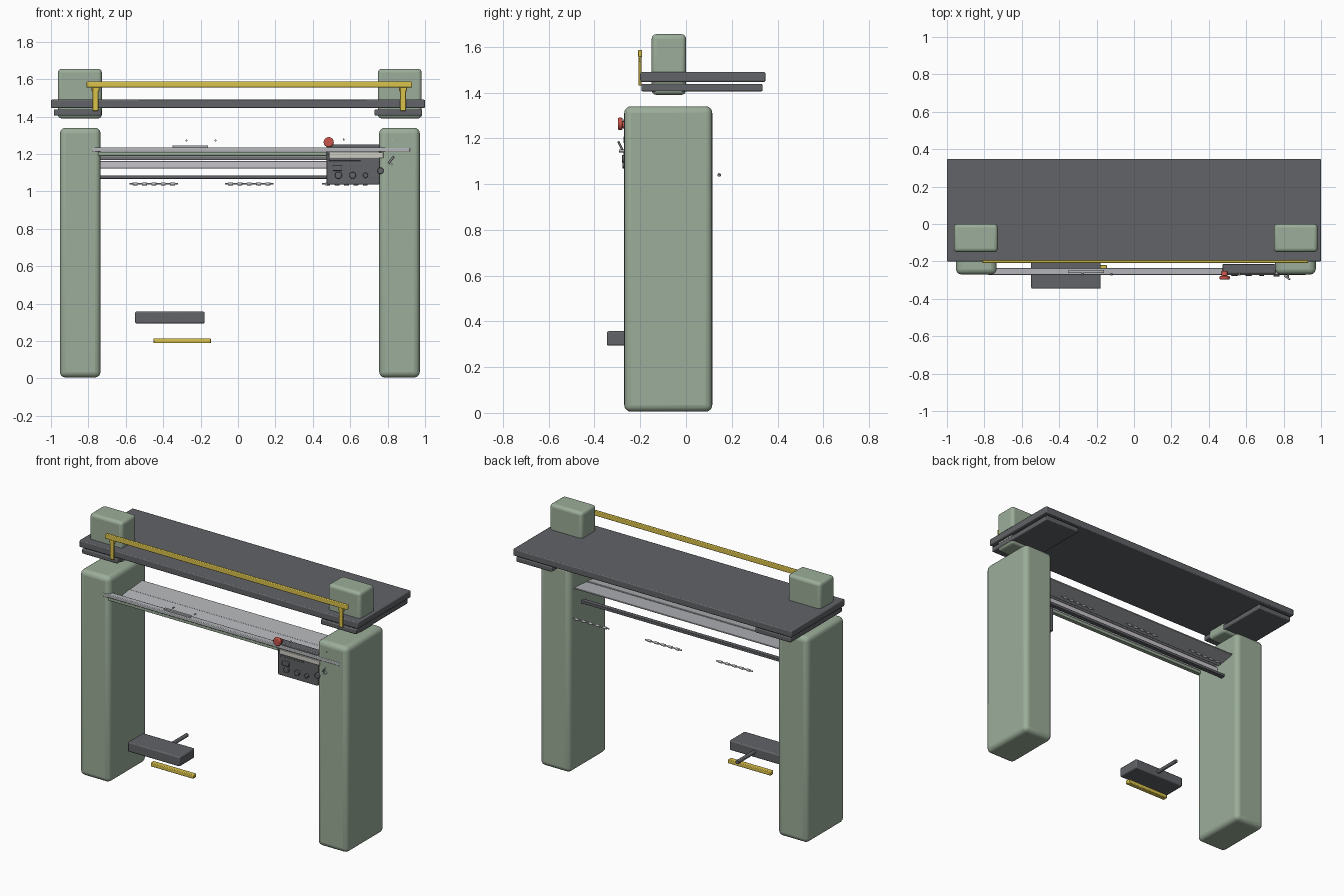
import bpy, bmesh, math
from mathutils import Vector

if "Cube" in bpy.data.objects:
    bpy.data.objects.remove(bpy.data.objects["Cube"])


def mat(name, r, g, b):
    m = bpy.data.materials.new(name)
    m.diffuse_color = (r, g, b, 1)
    m.use_nodes = True
    m.node_tree.nodes["Principled BSDF"].inputs["Base Color"].default_value = m.diffuse_color
    return m


SAGE = mat("sage", 0.33, 0.42, 0.32)
DARK = mat("charcoal", 0.12, 0.125, 0.135)
LIGHT = mat("light_metal", 0.45, 0.46, 0.48)
PALE = mat("pale_metal", 0.56, 0.54, 0.58)
CREAM = mat("cream", 0.62, 0.61, 0.55)
YELLOW = mat("yellow", 0.70, 0.54, 0.07)
RED = mat("red", 0.58, 0.09, 0.07)


def finish(bm, name, m, bevel=0, seg=2):
    me = bpy.data.meshes.new(name)
    bmesh.ops.recalc_face_normals(bm, faces=bm.faces)
    bm.to_mesh(me)
    bm.free()
    ob = bpy.data.objects.new(name, me)
    bpy.context.collection.objects.link(ob)
    me.materials.append(m)
    if bevel:
        b = ob.modifiers.new("round", 'BEVEL')
        b.width, b.segments, b.limit_method = bevel, seg, 'ANGLE'
    bpy.ops.object.select_all(action='DESELECT')
    bpy.context.view_layer.objects.active = ob
    ob.select_set(True)
    bpy.ops.object.shade_smooth_by_angle(angle=math.radians(35))
    return ob


def box(name, x, y, z, m, bevel=0.003, seg=2):
    """Box from (min, max) ranges."""
    bm = bmesh.new()
    bmesh.ops.create_cube(bm, size=1)
    for v in bm.verts:
        v.co = Vector([(a + b) / 2 + c * (b - a) for (a, b), c in zip((x, y, z), v.co)])
    return finish(bm, name, m, bevel, seg)


def rod(name, a, b, r, m, bevel=0, sides=20):
    """Cylinder between two points."""
    a, b = Vector(a), Vector(b)
    bm = bmesh.new()
    bmesh.ops.create_cone(bm, cap_ends=True, segments=sides, radius1=r, radius2=r, depth=(b - a).length)
    q = (b - a).to_track_quat('Z', 'Y')
    for v in bm.verts:
        v.co = q @ v.co + (a + b) / 2
    return finish(bm, name, m, bevel)


def extrude_x(name, profile, x0, x1, m, bevel=0.002):
    """Extrude a (y, z) outline along x."""
    bm = bmesh.new()
    f = bm.faces.new([bm.verts.new((x0, y, z)) for y, z in profile])
    r = bmesh.ops.extrude_face_region(bm, geom=[f])
    for v in r["geom"]:
        if isinstance(v, bmesh.types.BMVert):
            v.co.x = x1
    return finish(bm, name, m, bevel)


# side columns, upper blocks and shelf pads
for side, cx, bx, px in (("left", (-0.952, -0.735), (-0.963, -0.728), (-0.985, -0.73)),
                         ("right", (0.755, 0.972), (0.748, 0.982), (0.73, 0.985))):
    box(side + "_column", cx, (-0.27, 0.115), (0.005, 1.34), SAGE, 0.03, 4)
    box(side + "_upper_block", bx, (-0.15, 0), (1.39, 1.655), SAGE, 0.02, 4)
    box(side + "_shelf_pad", px, (-0.195, 0.335), (1.405, 1.438), DARK, 0.006)

# top shelf
box("top_shelf", (-1, 1), (-0.2, 0.347), (1.446, 1.49), DARK, 0.006)

# yellow guard rail
box("guard_rail", (-0.81, 0.93), (-0.209, -0.192), (1.555, 1.587), YELLOW, 0.004)
for side, x in (("left", -0.762), ("right", 0.882)):
    box(side + "_rail_post", (x - 0.015, x + 0.015), (-0.207, -0.195), (1.43, 1.56), YELLOW, 0.003)
    box(side + "_rail_bracket", (x - 0.021, x + 0.021), (-0.205, -0.195), (1.535, 1.557), YELLOW, 0.003)

# machine bed between the columns
extrude_x("rear_bed", [(-0.06, 1.167), (0.07, 1.19), (0.07, 1.198), (-0.06, 1.187)], -0.79, 0.79, LIGHT)
extrude_x("front_bed", [(-0.15, 1.168), (-0.065, 1.18), (-0.065, 1.19), (-0.15, 1.178)], -0.79, 0.79, LIGHT)
box("bed_face", (-0.79, 0.79), (-0.1, -0.07), (1.123, 1.162), PALE, 0.002)
box("lower_bar", (-0.80, 0.80), (-0.035, -0.005), (1.067, 1.086), DARK)

# front carriage rail
box("front_rail", (-0.78, 0.92), (-0.272, -0.235), (1.212, 1.234), LIGHT, 0.004)
box("front_rail_underside", (-0.75, 0.77), (-0.262, -0.235), (1.19, 1.211), SAGE, 0.002)
box("rail_stop", (-0.35, -0.16), (-0.262, -0.245), (1.233, 1.245), LIGHT, 0.002)
for i, (x, z) in enumerate(((-0.275, 1.272), (-0.12, 1.272), (0.565, 1.277), (0.825, 1.277))):
    rod(f"rail_pin_{i}", (x, -0.276, z), (x, -0.262, z), 0.005, LIGHT, sides=12)

# control panel
box("control_panel", (0.472, 0.757), (-0.265, -0.215), (1.037, 1.25), DARK, 0.005)
box("panel_label_strip", (0.487, 0.777), (-0.273, -0.255), (1.178, 1.208), CREAM, 0.002)
box("panel_slot", (0.487, 0.655), (-0.271, -0.262), (1.163, 1.174), DARK, 0.002)
box("panel_button", (0.507, 0.557), (-0.274, -0.262), (1.11, 1.138), DARK, 0.004)
for i, (x, r) in enumerate(((0.537, 0.019), (0.613, 0.018), (0.682, 0.014))):
    rod(f"panel_knob_{i}", (x, -0.277, 1.086), (x, -0.262, 1.086), r, DARK, 0.003)
rod("side_knob", (0.762, -0.28, 1.11), (0.762, -0.258, 1.11), 0.017, DARK, 0.003)
rod("stop_button_stem", (0.485, -0.28, 1.262), (0.485, -0.255, 1.255), 0.016, RED)
rod("stop_button_cap", (0.485, -0.298, 1.263), (0.485, -0.277, 1.263), 0.027, RED, 0.006, 28)
rod("side_lever", (0.805, -0.278, 1.15), (0.832, -0.296, 1.185), 0.005, LIGHT, sides=12)
rod("side_lever_pin", (0.822, -0.292, 1.145), (0.822, -0.268, 1.145), 0.006, LIGHT, sides=12)

# hook racks at the back
for i, x in enumerate((-0.58, -0.07, 0.45)):
    rod(f"hook_rack_{i}", (x, 0.145, 1.04), (x + 0.26, 0.145, 1.04), 0.004, LIGHT, sides=10)
    for j in range(5):
        c = x + 0.03 + j * 0.05
        rod(f"rack_bead_{i}_{j}", (c - 0.013, 0.145, 1.04), (c + 0.013, 0.145, 1.04), 0.008, LIGHT, 0.002, 12)

# foot pedal with arm and yellow bar
box("foot_pedal", (-0.55, -0.178), (-0.346, -0.19), (0.294, 0.357), DARK, 0.007)
rod("pedal_arm", (-0.355, -0.2, 0.328), (-0.355, -0.015, 0.328), 0.012, DARK, 0.002)
box("pedal_bar", (-0.452, -0.145), (-0.252, -0.22), (0.188, 0.213), YELLOW, 0.004)
